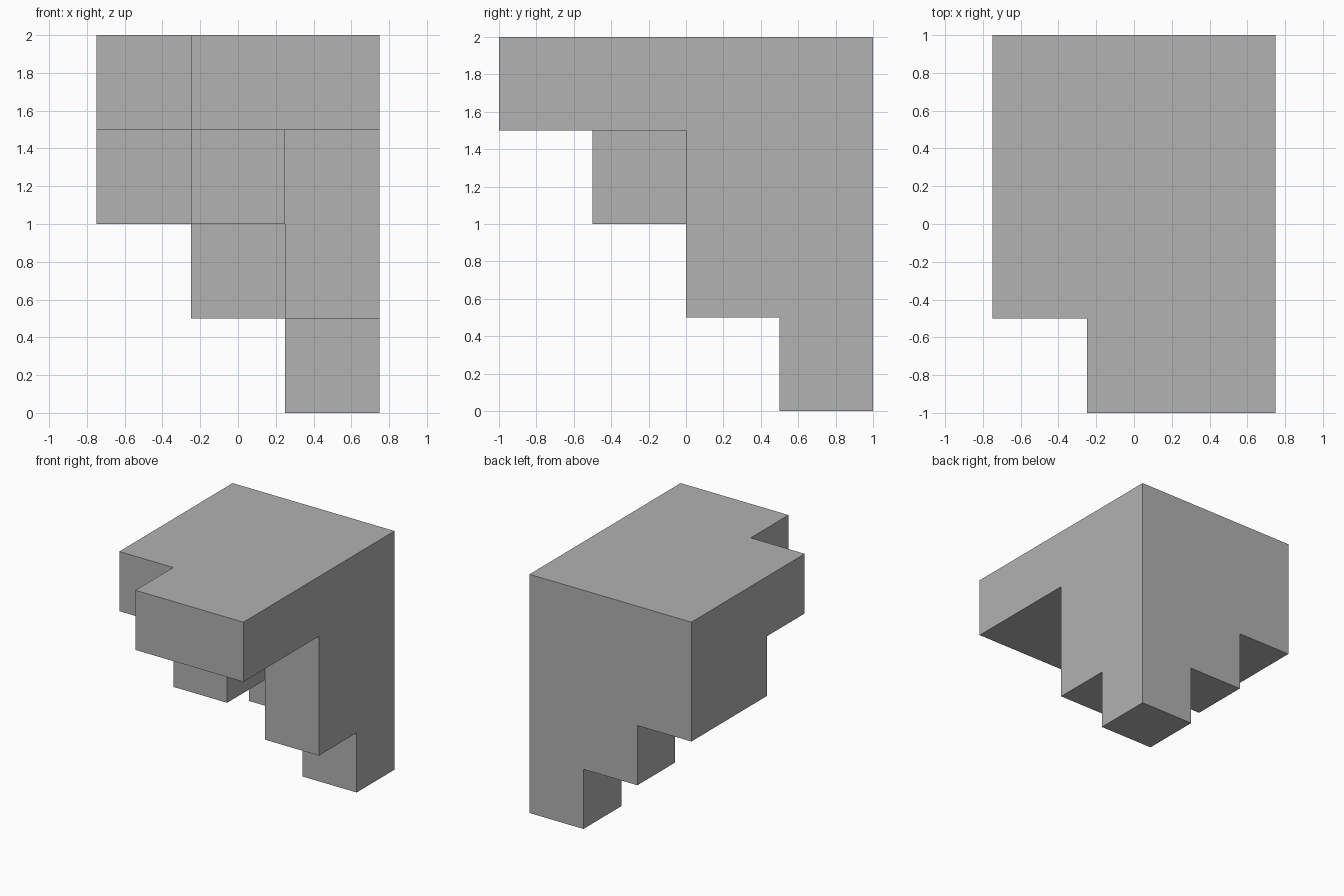
import bpy, bmesh, math
from mathutils import Vector

cube = bpy.data.objects.get("Cube")
if cube:
    bpy.data.objects.remove(cube, do_unlink=True)

CELL = 0.5
LEVELS = 4

# Cells hanging down from the flat top: rows run front to back, columns along +x
DEPTHS = [
    [0, 1, 1],
    [1, 2, 1],
    [2, 2, 3],
    [2, 3, 4],
]

# One flat grey
grey = bpy.data.materials.new("grey")
grey.use_nodes = True
colour = (0.445, 0.445, 0.445, 1)
grey.diffuse_color = colour
grey.node_tree.nodes["Principled BSDF"].inputs["Base Color"].default_value = colour

# Occupied cells of the stepped block
cells = {(x, y, LEVELS - 1 - k)
         for y, row in enumerate(DEPTHS)
         for x, depth in enumerate(row)
         for k in range(depth)}
origin = Vector((-len(DEPTHS[0]) / 2, -len(DEPTHS) / 2, 0))

# Outer skin only: a square wherever a cell has no neighbour
bm = bmesh.new()
for cell in cells:
    centre = Vector(cell) + origin + Vector((0.5, 0.5, 0.5))
    for axis in range(3):
        for sign in (-1, 1):
            normal = Vector((0, 0, 0))
            normal[axis] = sign
            if tuple(c + int(n) for c, n in zip(cell, normal)) in cells:
                continue
            u = Vector((0, 0, 0))
            u[(axis + 1) % 3] = 1
            v = normal.cross(u)
            corners = [(-1, -1), (1, -1), (1, 1), (-1, 1)]
            bm.faces.new([bm.verts.new((centre + (normal + a * u + b * v) / 2) * CELL)
                          for a, b in corners])

# Weld the squares and merge flat areas into single faces
bmesh.ops.remove_doubles(bm, verts=bm.verts[:], dist=0.001)
bmesh.ops.dissolve_limit(bm, angle_limit=math.radians(1),
                         verts=bm.verts[:], edges=bm.edges[:])

mesh = bpy.data.meshes.new("stepped_block")
bm.to_mesh(mesh)
bm.free()
mesh.materials.append(grey)
block = bpy.data.objects.new("stepped_block", mesh)
bpy.context.collection.objects.link(block)
